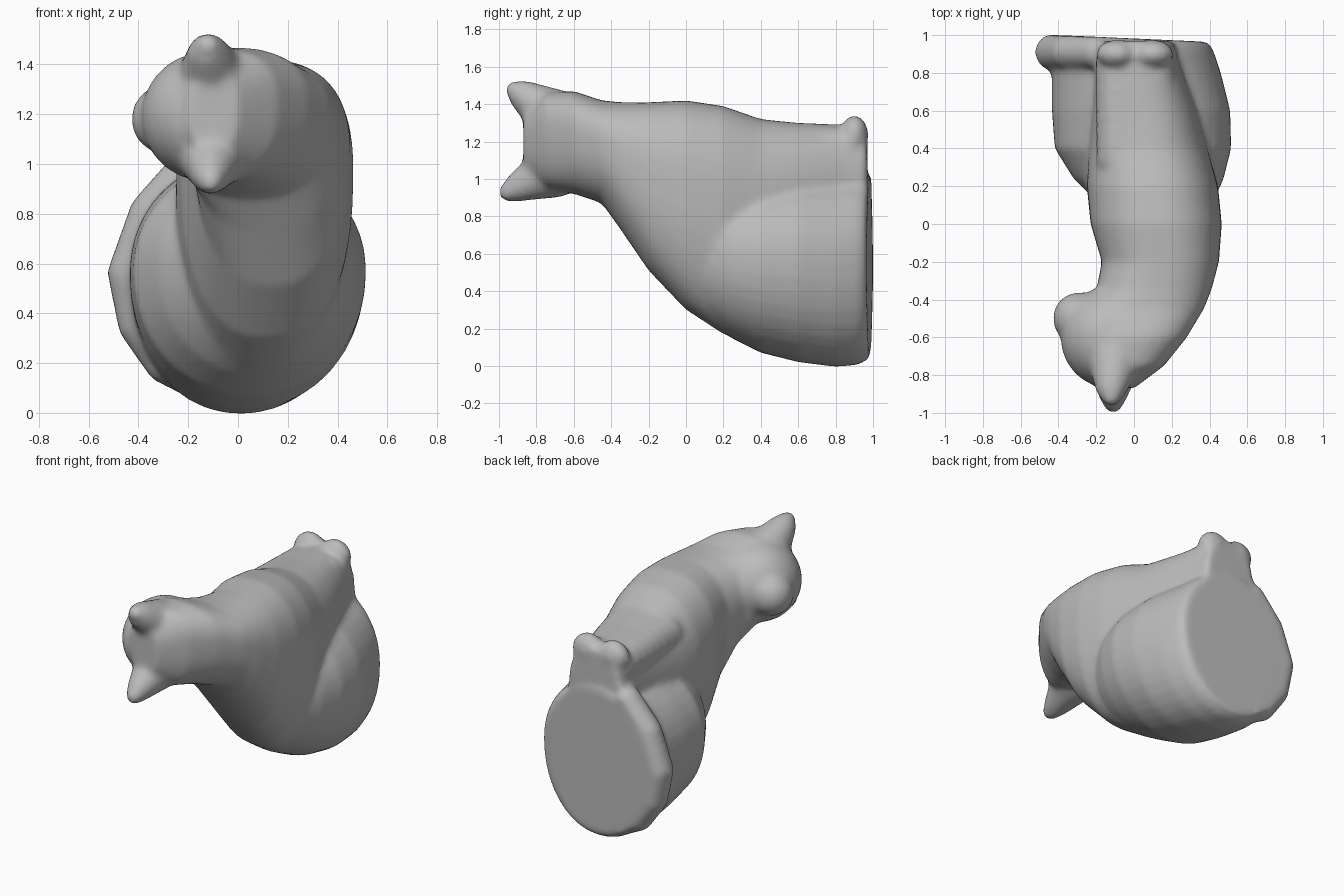
import bpy, bmesh, math
from mathutils import Vector, Matrix

if "Cube" in bpy.data.objects:
    bpy.data.objects.remove(bpy.data.objects["Cube"])

bm = bmesh.new()


def ball(c, r):
    """Ellipsoid blended into the figure."""
    r = (r, r, r) if isinstance(r, (int, float)) else r
    bmesh.ops.create_uvsphere(bm, u_segments=24, v_segments=14, radius=1,
                              matrix=Matrix.Translation(c) @ Matrix.Diagonal((*r, 1)))


def chain(points, n=7):
    """Tapering limb: balls interpolated between (x, y, z, radius) points."""
    for a, b in zip(points, points[1:]):
        for i in range(n + 1):
            p = Vector(a).lerp(Vector(b), i / n)
            ball(p[:3], p[3])


def loft(sections, power, high, n=40):
    """Superellipse sections (y, x0, x1, z0, z1); high = height of widest point."""
    rings = []
    for y, x0, x1, z0, z1 in sections:
        xc, zc = (x0 + x1) / 2, z0 + high * (z1 - z0)
        ring = []
        for i in range(n):
            c, s = math.cos(2 * math.pi * i / n), math.sin(2 * math.pi * i / n)
            rz = (z1 - zc) if s > 0 else (zc - z0)
            ring.append(bm.verts.new((
                xc + math.copysign(abs(c) ** (2 / power), c) * (x1 - x0) / 2, y,
                zc + math.copysign(abs(s) ** (2 / power), s) * rz)))
        rings.append(ring)
    for a, b in zip(rings, rings[1:]):
        for i in range(n):
            j = (i + 1) % n
            bm.faces.new((a[i], a[j], b[j], b[i]))
    bm.faces.new(rings[0][::-1])
    bm.faces.new(rings[-1])


# torso from crown to chest and front legs
loft([(-.87, -.20, .00, 1.04, 1.36), (-.75, -.27, .16, .95, 1.46),
      (-.60, -.31, .28, .92, 1.47), (-.45, -.28, .37, .87, 1.42),
      (-.35, -.20, .41, .73, 1.41), (-.20, -.17, .45, .51, 1.41),
      (.00, -.23, .465, .30, 1.42), (.20, -.25, .445, .17, 1.39),
      (.40, -.24, .39, .16, 1.32), (.60, -.22, .33, .30, 1.30),
      (.85, -.20, .24, .45, 1.29), (.97, -.19, .21, .50, 1.28)], 2.4, .6)

# rump and haunches
loft([(.06, -.12, .38, .32, .80), (.14, -.22, .43, .22, .90),
      (.24, -.32, .475, .15, .96), (.40, -.42, .515, .07, 1.0),
      (.60, -.435, .51, .02, 1.02), (.80, -.435, .46, -.005, 1.02),
      (.92, -.43, .42, .005, 1.03), (1.0, -.42, .39, .04, 1.02)], 2.1, .54)

# head, cheek and muzzle
ball((-.13, -.60, 1.19), (.26, .27, .26))
ball((-.29, -.50, 1.18), (.14, .14, .14))

# ears
chain([(-.10, -.70, 1.33, .15), (-.12, -.86, 1.44, .085), (-.12, -.915, 1.475, .05)])
chain([(-.10, -.70, 1.05, .15), (-.11, -.88, .965, .085), (-.11, -.95, .93, .052)])

# front legs and paws
for x in (-.09, .10):
    chain([(x + .02, .35, 1.17, .13), (x, .85, 1.16, .115)])
    ball((x, .90, 1.235), (.11, .075, .105))

# tail wrapped round the base
chain([(-.20, .91, .97, .09), (-.35, .91, .80, .09), (-.425, .91, .56, .10),
       (-.39, .91, .36, .095), (-.29, .91, .20, .085), (-.12, .91, .10, .07)])

# flat base
for v in bm.verts:
    v.co.y = min(v.co.y, .982 - .045 * v.co.x)
bmesh.ops.recalc_face_normals(bm, faces=bm.faces)

mesh = bpy.data.meshes.new("cat_figure")
bm.to_mesh(mesh)
bm.free()
cat = bpy.data.objects.new("cat_figure", mesh)
bpy.context.collection.objects.link(cat)

# fuse the parts and soften the joins
m = cat.modifiers.new("fuse", 'REMESH')
m.mode = 'VOXEL'
m.voxel_size = .018
m.use_smooth_shade = True
s = cat.modifiers.new("soften", 'SMOOTH')
s.factor = .5
s.iterations = 10

grey = bpy.data.materials.new("plain grey")
grey.diffuse_color = (.5, .5, .5, 1)
grey.use_nodes = True
grey.node_tree.nodes["Principled BSDF"].inputs["Base Color"].default_value = grey.diffuse_color
mesh.materials.append(grey)
